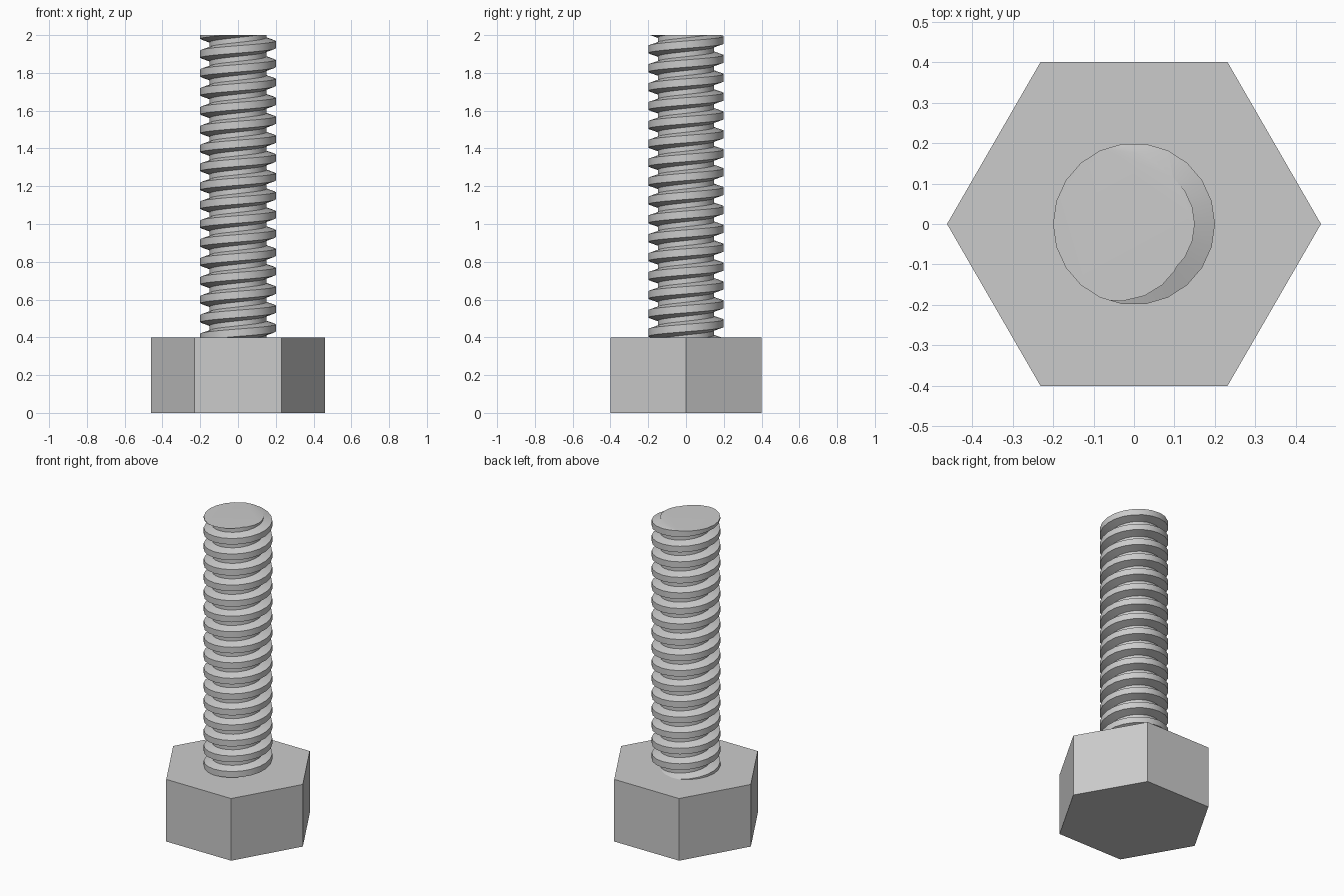
import bpy, bmesh, math

if "Cube" in bpy.data.objects:
    bpy.data.objects.remove(bpy.data.objects["Cube"])

steel = bpy.data.materials.new("steel_grey")
steel.diffuse_color = (0.6, 0.6, 0.6, 1)
steel.use_nodes = True
steel.node_tree.nodes["Principled BSDF"].inputs["Base Color"].default_value = steel.diffuse_color


def add_object(name, bm, smooth=False):
    bmesh.ops.recalc_face_normals(bm, faces=bm.faces[:])
    mesh = bpy.data.meshes.new(name)
    bm.to_mesh(mesh)
    bm.free()
    mesh.materials.append(steel)
    obj = bpy.data.objects.new(name, mesh)
    bpy.context.collection.objects.link(obj)
    if smooth:
        bpy.ops.object.select_all(action='DESELECT')
        obj.select_set(True)
        bpy.context.view_layer.objects.active = obj
        bpy.ops.object.shade_smooth_by_angle(angle=math.radians(30))
    return obj


# Hexagonal head: 0.8 across the flats, corners on the x axis
HEAD_H = 0.4
bm = bmesh.new()
base = [bm.verts.new((0.8 / math.sqrt(3) * math.cos(math.radians(60 * i)),
                      0.8 / math.sqrt(3) * math.sin(math.radians(60 * i)), 0))
        for i in range(6)]
ret = bmesh.ops.extrude_face_region(bm, geom=[bm.faces.new(base)])
top = [g for g in ret["geom"] if isinstance(g, bmesh.types.BMVert)]
bmesh.ops.translate(bm, verts=top, vec=(0, 0, HEAD_H))
bm.faces.ensure_lookup_table()
if len(bm.faces) < 8:
    bm.faces.new(base)
add_object("hex_head", bm)

# Threaded shaft: one-pitch profile (radius, height) swept along a right-hand helix
PITCH, SEGS, TURNS, TOP = 0.1, 22, 20, 2.0
PROFILE = [(0.2, -0.07), (0.2, -0.031), (0.15, -0.014), (0.15, 0.0125)]
bm = bmesh.new()
rows = []
for i in range(SEGS * TURNS + 1):
    a = 2 * math.pi * i / SEGS
    rows.append([bm.verts.new((r * math.cos(a), r * math.sin(a),
                               0.2 + h + PITCH * i / SEGS)) for r, h in PROFILE])
for i in range(SEGS * (TURNS - 1)):
    # each row closes onto the start of the next turn
    lo = rows[i] + [rows[i + SEGS][0]]
    hi = rows[i + 1] + [rows[i + 1 + SEGS][0]]
    for k in range(len(PROFILE)):
        bm.faces.new((lo[k], hi[k], hi[k + 1], lo[k + 1]))

# Trim level with the head and at the flat tip
for z, up in ((HEAD_H, -1), (TOP, 1)):
    cut = bmesh.ops.bisect_plane(bm, geom=bm.verts[:] + bm.edges[:] + bm.faces[:],
                                 plane_co=(0, 0, z), plane_no=(0, 0, up),
                                 clear_outer=True)
bmesh.ops.delete(bm, geom=[v for v in bm.verts if not v.link_faces], context='VERTS')
rim = [e for e in bm.edges if e.is_boundary
       and all(abs(v.co.z - TOP) < 1e-4 for v in e.verts)]
bmesh.ops.contextual_create(bm, geom=rim)
add_object("threaded_shaft", bm, smooth=True)
